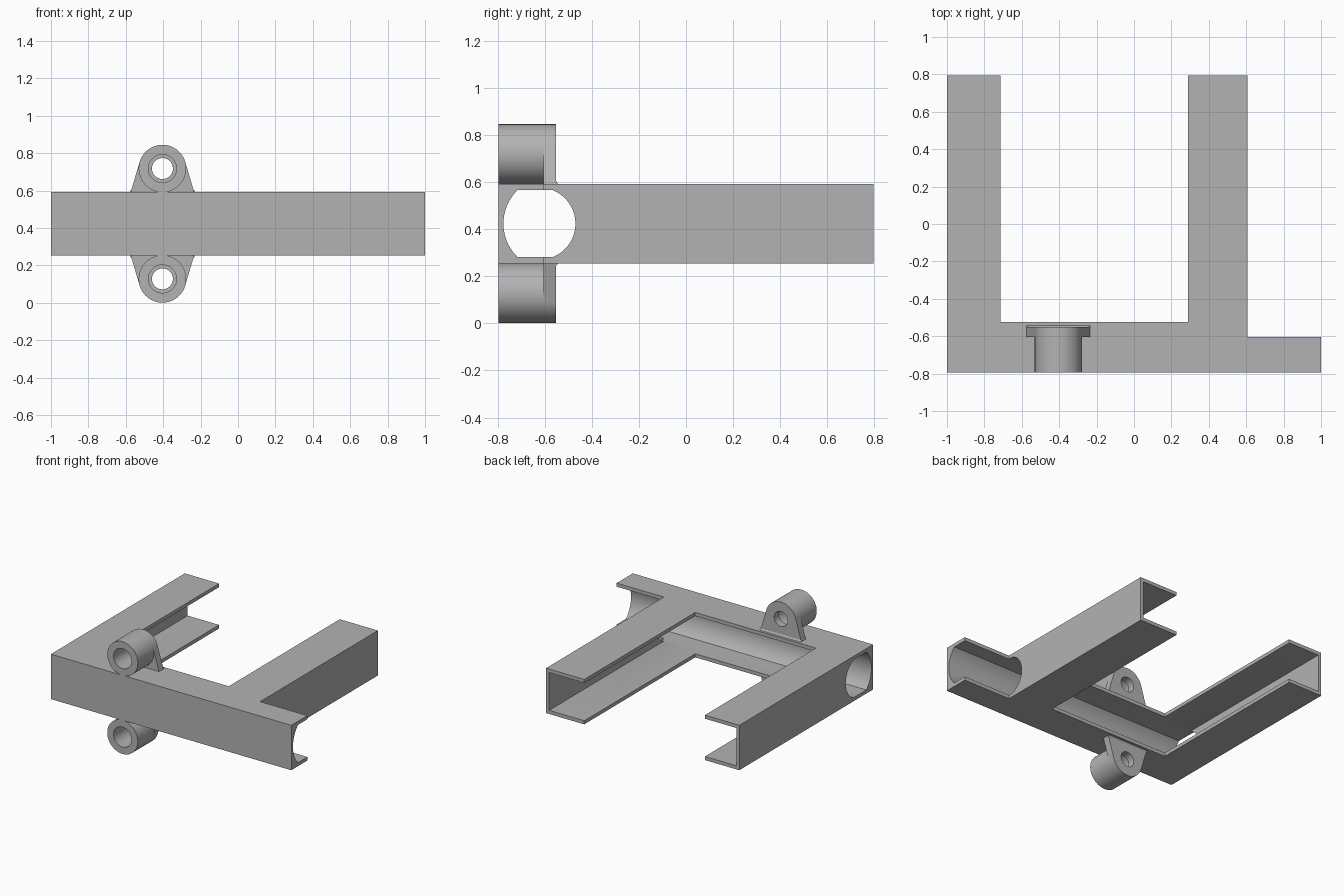
import bpy, bmesh, math
from mathutils import Vector

cube = bpy.data.objects.get("Cube")
if cube:
    bpy.data.objects.remove(cube)

grey = bpy.data.materials.new("plain_grey")
grey.use_nodes = True
GREY = (0.45, 0.45, 0.45, 1)
grey.diffuse_color = GREY
grey.node_tree.nodes["Principled BSDF"].inputs["Base Color"].default_value = GREY

Z0, Z1 = 0.254, 0.592           # frame bottom and top
ZC = (Z0 + Z1) / 2
HALF = (Z1 - Z0) / 2 - 0.027    # half height of the hollow
FRONT, BACK = -0.795, 0.795
LUG_X, LUG_UP = -0.404, 0.295   # lug axis: x, and height from the middle


def prism(name, points, axis, lo, hi):
    """Extrude a 2D outline along an axis between lo and hi."""
    place = {"x": lambda a, b, t: (t, a, b),
             "y": lambda a, b, t: (a, t, b),
             "z": lambda a, b, t: (a, b, t)}[axis]
    bm = bmesh.new()
    face = bm.faces.new([bm.verts.new(place(a, b, lo)) for a, b in points])
    out = bmesh.ops.extrude_face_region(bm, geom=[face])
    shift = Vector(place(0, 0, hi - lo))
    bmesh.ops.translate(bm, vec=shift,
                        verts=[v for v in out["geom"] if isinstance(v, bmesh.types.BMVert)])
    bmesh.ops.recalc_face_normals(bm, faces=bm.faces)
    mesh = bpy.data.meshes.new(name)
    bm.to_mesh(mesh)
    bm.free()
    mesh.materials.append(grey)
    ob = bpy.data.objects.new(name, mesh)
    bpy.context.collection.objects.link(ob)
    return ob


def arc(cx, cy, r, start, end, n):
    return [(cx + r * math.cos(start + (end - start) * i / n),
             cy + r * math.sin(start + (end - start) * i / n)) for i in range(n + 1)]


def circle(cx, cy, r, n=64):
    return arc(cx, cy, r, 0, 2 * math.pi, n)[:-1]


def combine(ob, other, operation):
    """Apply a boolean and discard the helper."""
    other.hide_render = True
    mod = ob.modifiers.new("bool", "BOOLEAN")
    mod.operation, mod.object, mod.solver = operation, other, "EXACT"
    bpy.context.view_layer.objects.active = ob
    bpy.ops.object.modifier_apply(modifier=mod.name)
    bpy.data.objects.remove(other)


def smooth(ob):
    bpy.ops.object.select_all(action="DESELECT")
    ob.select_set(True)
    bpy.context.view_layer.objects.active = ob
    bpy.ops.object.shade_smooth_by_angle(angle=math.radians(30))


# Frame: front bar with two arms and a short stub
footprint = [(-1, FRONT), (1, FRONT), (1, -0.604), (0.607, -0.604), (0.607, BACK),
             (0.29, BACK), (0.29, -0.524), (-0.714, -0.524), (-0.714, BACK), (-1, BACK)]
frame = prism("frame", footprint, "z", Z0, Z1)

# Channel hollow of the bar and arms, open towards the middle
hollow = [(-0.975, -0.64), (0.582, -0.64), (0.582, 1), (-0.975, 1)]
combine(frame, prism("hollow", hollow, "z", ZC - HALF, ZC + HALF), "DIFFERENCE")

# Lengthwise bore: rounded front wall, round opening through the arm walls
R_FRONT, R_BACK = 0.198, 0.153
a, b = math.asin(HALF / R_FRONT), math.asin(HALF / R_BACK)
bore = (arc(-0.577, ZC, R_FRONT, math.pi - a, math.pi + a, 24)
        + arc(-0.6225, ZC, R_BACK, -b, b, 40))
combine(frame, prism("bore", bore, "x", -1.2, 1.2), "DIFFERENCE")
smooth(frame)

# Screw lugs above and below the bar
for name, s in (("upper_lug", 1), ("lower_lug", -1)):
    zc = ZC + s * LUG_UP
    base = ZC + s * (Z1 - ZC - 0.004)
    lug = prism(name, circle(LUG_X, zc, 0.127), "y", FRONT, -0.551)
    plate = [(LUG_X - 0.171, base), (LUG_X + 0.171, base),
             (LUG_X + 0.122, zc + s * 0.035), (LUG_X - 0.122, zc + s * 0.035)]
    combine(lug, prism("plate", plate, "y", -0.604, -0.551), "UNION")
    # wide hole from the front, narrow hole through the back
    combine(lug, prism("wide_hole", circle(LUG_X, zc, 0.075), "y", -1, -0.604), "DIFFERENCE")
    combine(lug, prism("narrow_hole", circle(LUG_X, zc, 0.056), "y", -0.7, -0.4), "DIFFERENCE")
    smooth(lug)
    # small fillet where the plate meets the bar
    edge = ZC + s * (Z1 - ZC)
    fillet = [(-0.553, edge - s * 0.002), (-0.54, edge - s * 0.002),
              (-0.547, edge + s * 0.004), (-0.551, edge + s * 0.012),
              (-0.553, edge + s * 0.012)]
    prism(name + "_fillet", fillet, "x", LUG_X - 0.171, LUG_X + 0.171)
